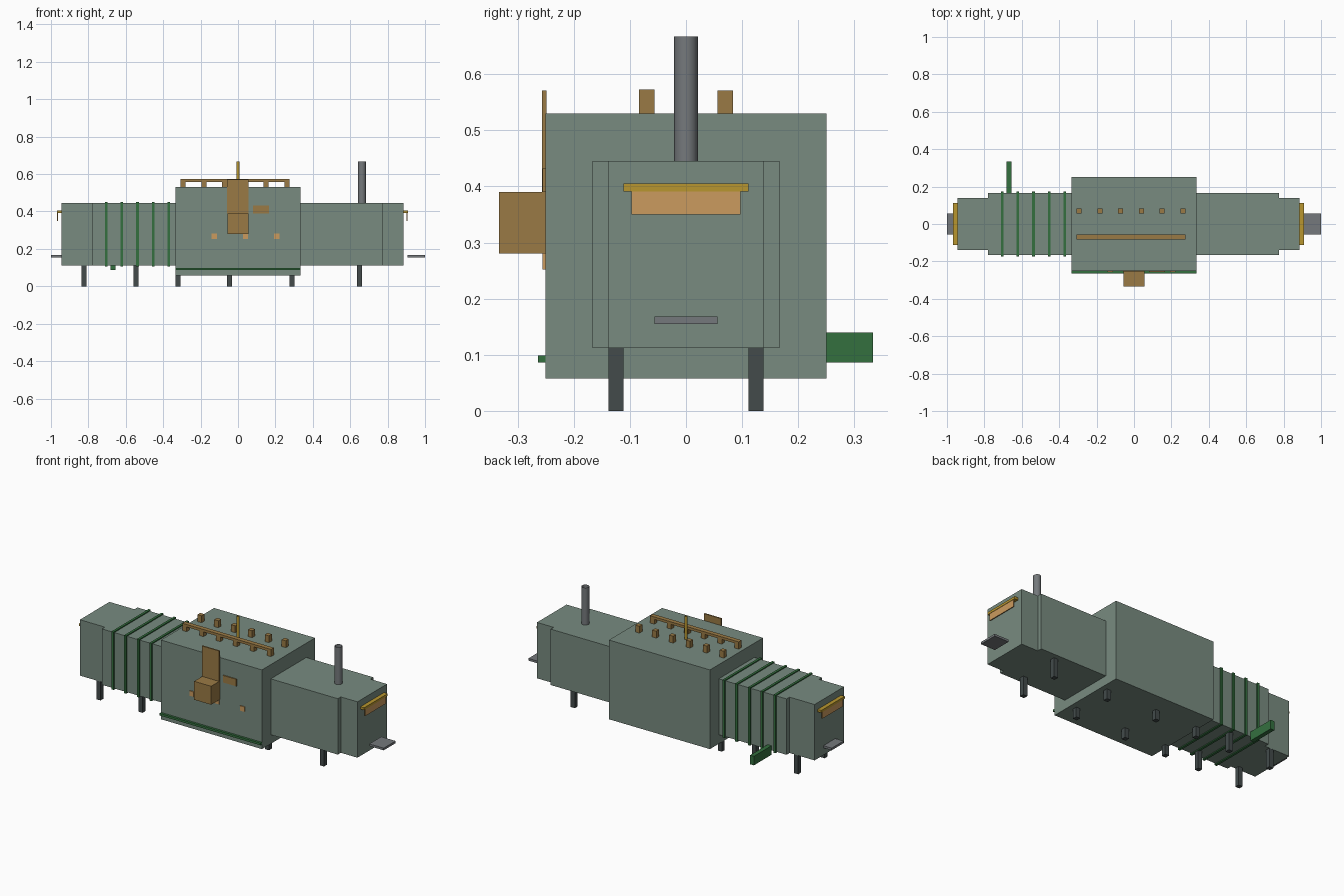
import bpy
import bmesh
import math

cube = bpy.data.objects.get("Cube")
if cube:
    bpy.data.objects.remove(cube, do_unlink=True)


def material(name, hex_code):
    """Flat material from an sRGB hex colour, stored as linear values."""
    rgb = []
    for i in range(0, 6, 2):
        c = int(hex_code[i:i + 2], 16) / 255
        rgb.append(c / 12.92 if c <= 0.04045 else ((c + 0.055) / 1.055) ** 2.4)
    mat = bpy.data.materials.new(name)
    mat.use_nodes = True
    mat.diffuse_color = (*rgb, 1)
    mat.node_tree.nodes["Principled BSDF"].inputs["Base Color"].default_value = (*rgb, 1)
    return mat


SAGE = material("sage_grey", "788B80")
GREEN = material("dark_green", "34703F")
BROWN = material("bronze_brown", "9A7A45")
ORANGE = material("pale_orange", "CB9B5E")
GOLD = material("gold", "B8962F")
STEEL = material("steel_grey", "75797C")
DARK = material("charcoal", "434B4B")


def finish(name, bm, mat):
    mesh = bpy.data.meshes.new(name)
    bm.to_mesh(mesh)
    bm.free()
    mesh.materials.append(mat)
    obj = bpy.data.objects.new(name, mesh)
    bpy.context.collection.objects.link(obj)
    return obj


def box(name, mat, x, y, z):
    """Box spanning the given (low, high) ranges."""
    bm = bmesh.new()
    bmesh.ops.create_cube(bm, size=1)
    for v in bm.verts:
        v.co = [r[0] if c < 0 else r[1] for c, r in zip(v.co, (x, y, z))]
    return finish(name, bm, mat)


def tube(name, mat, x, radius, z, sides):
    """Open-ended upright pipe on the centre line."""
    bm = bmesh.new()
    bmesh.ops.create_cone(bm, cap_ends=False, segments=sides,
                          radius1=radius, radius2=radius, depth=z[1] - z[0])
    bmesh.ops.translate(bm, verts=bm.verts, vec=(x, 0, (z[0] + z[1]) / 2))
    obj = finish(name, bm, mat)
    obj.data.shade_smooth()
    return obj


def around(centre, width):
    return (centre - width / 2, centre + width / 2)


# Hull: tall middle block, two wings, narrower end blocks
WING_Z = (0.112, 0.445)
box("middle_block", SAGE, (-0.333, 0.333), (-0.25, 0.25), (0.058, 0.53))
box("right_wing", SAGE, (-0.78, -0.333), (-0.167, 0.167), WING_Z)
box("left_wing", SAGE, (0.333, 0.775), (-0.167, 0.167), WING_Z)
box("right_end_block", SAGE, (-0.945, -0.78), (-0.139, 0.139), WING_Z)
box("left_end_block", SAGE, (0.775, 0.885), (-0.139, 0.139), WING_Z)

# Bands wrapped around the right wing
for i in range(5):
    box(f"band_{i + 1}", GREEN, around(-0.705 + i * 0.0837, 0.014),
        (-0.175, 0.175), (0.106, 0.451))

# Legs in pairs
for i, x in enumerate((-0.823, -0.546, -0.32, -0.045, 0.288, 0.65)):
    top = 0.06 if abs(x) < 0.333 else 0.114
    for side, y in (("front", -0.125), ("back", 0.125)):
        box(f"{side}_leg_{i + 1}", DARK, around(x, 0.027), around(y, 0.027), (0, top))

# Roof posts in two rows, with a rail on the front row
for i in range(6):
    x = around(-0.294 + i * 0.1112, 0.027)
    for side, y in (("front", -0.07), ("back", 0.07)):
        box(f"{side}_roof_post_{i + 1}", BROWN, x, around(y, 0.027), (0.53, 0.571))
box("roof_rail", BROWN, (-0.308, 0.276), around(-0.07, 0.027), (0.558, 0.573))

# Chimney and mast
tube("chimney", STEEL, 0.663, 0.021, (0.445, 0.667), 16)
tube("mast", GOLD, 0, 0.009, (0.53, 0.667), 8)

# Front face fittings
box("front_box", BROWN, (-0.056, 0.056), (-0.333, -0.25), (0.28, 0.39))
box("front_sign_plate", BROWN, (-0.058, 0.056), (-0.257, -0.249), (0.39, 0.571))
box("front_side_plate", BROWN, (0.08, 0.167), (-0.256, -0.249), (0.39, 0.432))
for i in range(3):
    box(f"front_tile_{i + 1}", ORANGE, around(-0.127 + i * 0.167, 0.029),
        (-0.256, -0.249), (0.252, 0.281))
box("front_sill", GREEN, (-0.333, 0.333), (-0.264, -0.25), (0.086, 0.099))

# Fin reaching out from the back
box("back_fin", GREEN, (-0.681, -0.656), (0.167, 0.333), (0.086, 0.14))

# Hood, valance and step at both ends
for side, sign, wall in (("left", 1, 0.885), ("right", -1, 0.945)):
    def span(a, b):
        return tuple(sorted((sign * a, sign * b)))
    box(f"{side}_hood", GOLD, span(wall, wall + 0.024), (-0.111, 0.111), (0.391, 0.405))
    box(f"{side}_valance", ORANGE, span(wall + 0.017, wall + 0.022),
        (-0.097, 0.097), (0.35, 0.392))
    box(f"{side}_step", STEEL, span(0.905, 1.0), (-0.056, 0.056), (0.155, 0.168))
